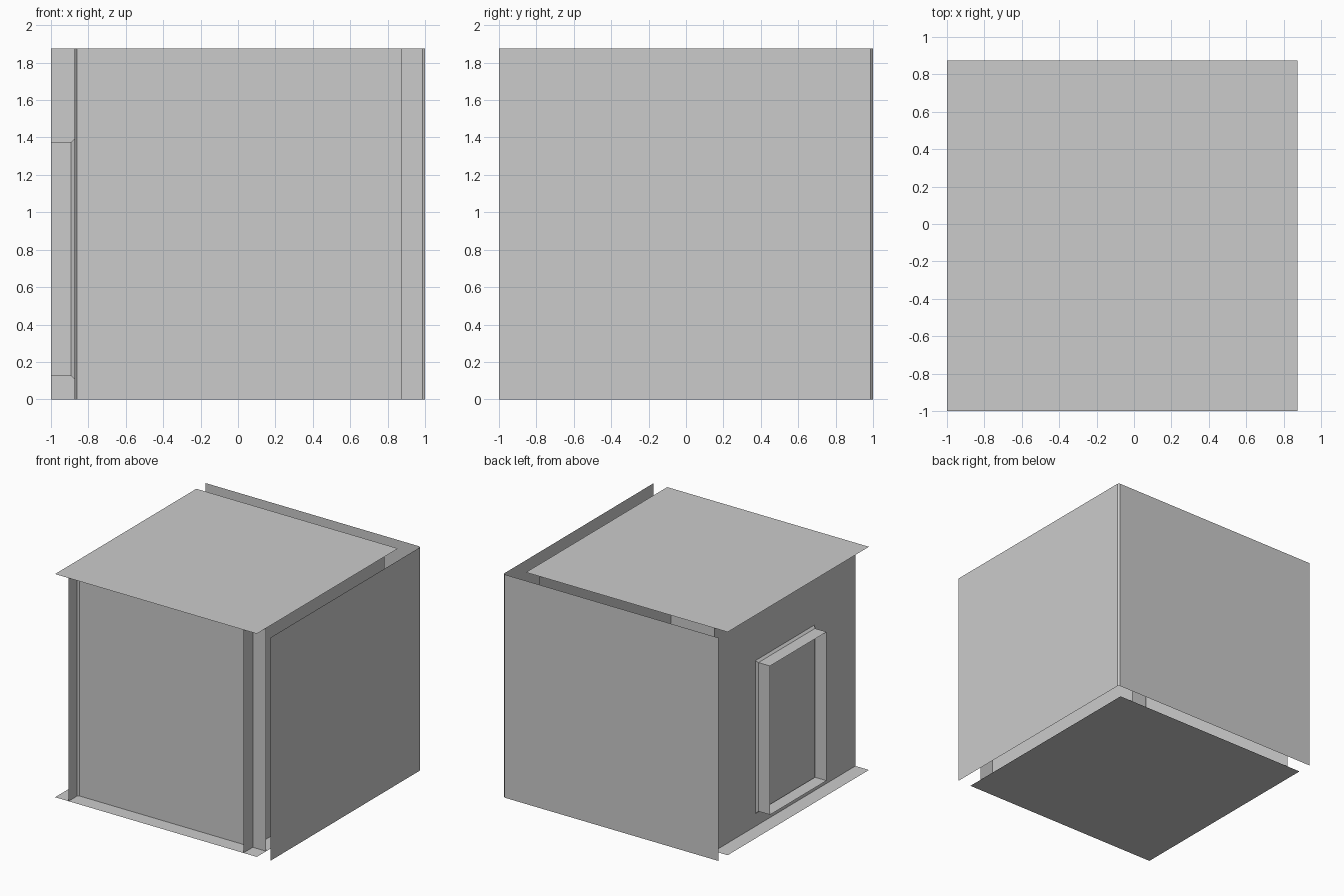
import bpy, bmesh

if "Cube" in bpy.data.objects:
    bpy.data.objects.remove(bpy.data.objects["Cube"])

LO, HI, TOP = -1.0, 0.875, 1.875


def make(name, verts, faces):
    mesh = bpy.data.meshes.new(name)
    mesh.from_pydata(verts, [], faces)
    obj = bpy.data.objects.new(name, mesh)
    bpy.context.collection.objects.link(obj)
    return obj


def slab(name, z):
    """Thin horizontal sheet."""
    return make(name, [(LO, LO, z), (HI, LO, z), (HI, HI, z), (LO, HI, z)], [(0, 1, 2, 3)])


def wall(name, path):
    """Full-height thin wall following a plan path."""
    n = len(path)
    verts = [(x, y, z) for z in (0, TOP) for x, y in path]
    return make(name, verts, [(i, i + 1, n + i + 1, n + i) for i in range(n - 1)])


# Floor and ceiling
slab("floor", 0)
slab("ceiling", TOP)

# Outer back and right walls joined by a small chamfer
wall("outer_walls", [(-1, 1), (0.986, 1), (1, 0.986), (1, -1)])

# Inner walls
wall("left_wall", [(-0.875, LO), (-0.875, HI)])
wall("right_inner_wall", [(0.75, LO), (0.75, HI)])
wall("front_wall", [(-0.875, -0.89), (-0.86, -0.875), (HI, -0.875)])

# Window surround: open rectangular sleeve, flared where it meets the wall
verts = []
for x, grow in ((-0.875, 0.0175), (-0.8925, 0), (-1, 0)):
    y0, y1 = -0.4375 - grow, 0.3125 + grow
    z0, z1 = 0.125 - grow, 1.375 + grow
    verts += [(x, y0, z0), (x, y1, z0), (x, y1, z1), (x, y0, z1)]
faces = [(4 * r + i, 4 * r + (i + 1) % 4, 4 * r + 4 + (i + 1) % 4, 4 * r + 4 + i)
         for r in range(2) for i in range(4)]
make("window_surround", verts, faces)
